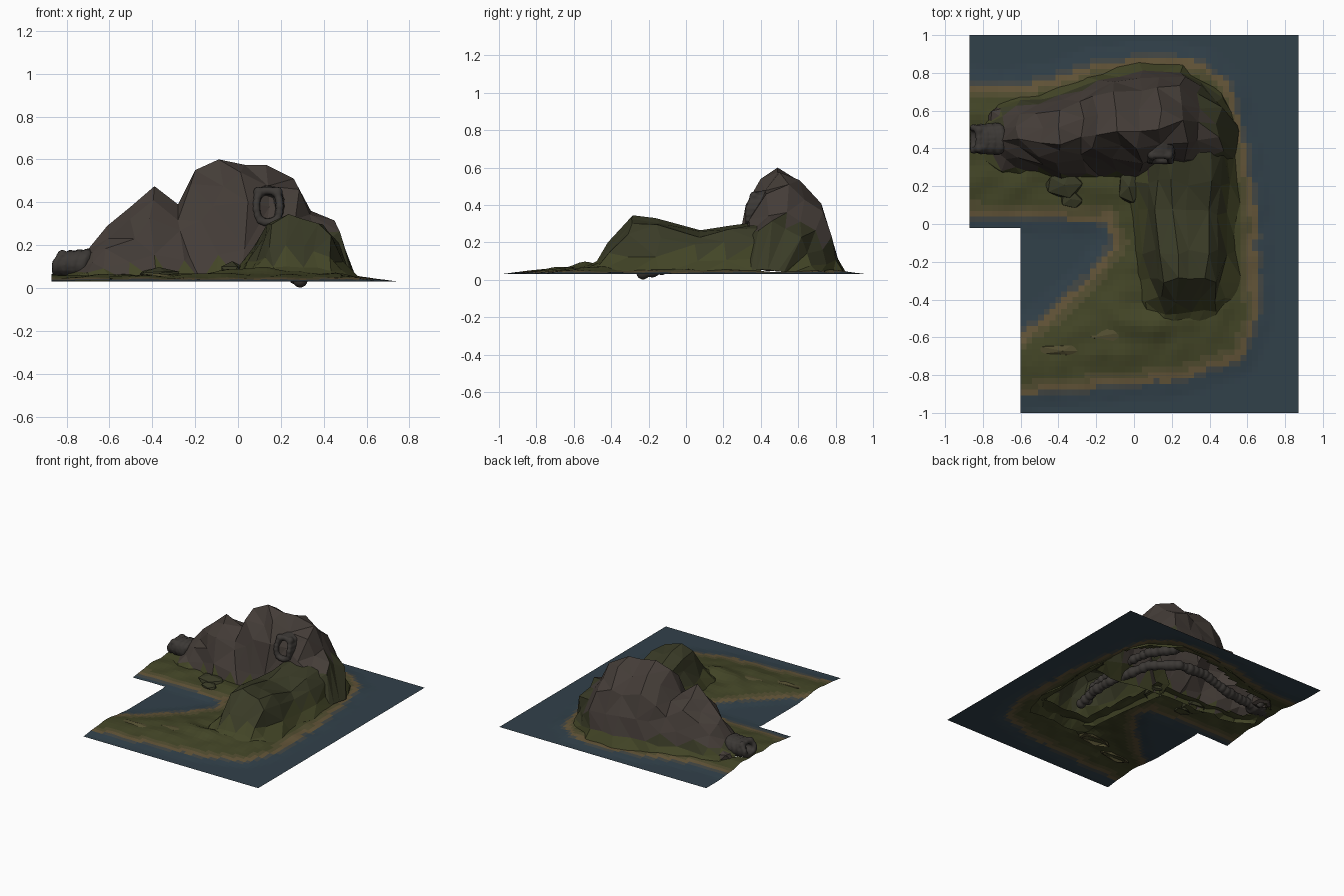
import bpy, bmesh, math, random
from mathutils import Vector, noise

if "Cube" in bpy.data.objects:
    bpy.data.objects.remove(bpy.data.objects["Cube"])
random.seed(4)
SEA = 0.03

def mat(name, c):
    m = bpy.data.materials.new(name)
    m.diffuse_color = (*c, 1)
    m.use_nodes = True
    m.node_tree.nodes["Principled BSDF"].inputs["Base Color"].default_value = m.diffuse_color
    return m

WATER, SAND, DRY, GRASS, MOSS, ROCK, DARK, SHALLOW = MATS = [
    mat("water", (.031, .052, .068)), mat("sand", (.125, .09, .04)),
    mat("dry_grass", (.085, .075, .03)), mat("grass", (.056, .06, .02)),
    mat("moss", (.042, .044, .02)), mat("rock", (.058, .046, .039)),
    mat("cave_rock", (.045, .04, .036)), mat("shallow_water", (.055, .062, .058))]

def finish(name, bm, pick):
    """Turn a bmesh into a flat-shaded object with a material chosen per face."""
    me = bpy.data.meshes.new(name)
    for m in MATS:
        me.materials.append(m)
    for f in bm.faces:
        f.material_index = MATS.index(pick(f))
    bm.to_mesh(me)
    bm.free()
    ob = bpy.data.objects.new(name, me)
    bpy.context.collection.objects.link(ob)
    return ob

def lerp_row(rows, t):
    for a, b in zip(rows, rows[1:]):
        if a[0] <= t <= b[0]:
            k = (t - a[0]) / (b[0] - a[0])
            return [p + (q - p) * k for p, q in zip(a, b)]
    return None

def loft(bm, rings):
    vs = [[bm.verts.new(p) for p in r] for r in rings]
    for a, b in zip(vs, vs[1:]):
        for i in range(len(a) - 1):
            bm.faces.new((a[i], a[i + 1], b[i + 1], b[i]))
    bmesh.ops.triangulate(bm, faces=bm.faces)
    bmesh.ops.recalc_face_normals(bm, faces=bm.faces)

def jit(a):
    return random.uniform(-a, a)

# Mountain stations: x, front foot y, crest y, crest z, back foot y
MOUNT = [(-.80, .36, .46, .10, .56), (-.70, .26, .44, .18, .66), (-.61, .25, .45, .29, .68),
         (-.5, .24, .43, .38, .70), (-.39, .24, .42, .475, .73), (-.28, .22, .46, .39, .77),
         (-.2, .22, .47, .55, .80), (-.09, .22, .49, .60, .83), (.03, .22, .49, .575, .86),
         (.13, .22, .5, .575, .86), (.26, .2, .55, .51, .84), (.34, .2, .54, .36, .79),
         (.45, .2, .46, .315, .71), (.54, .2, .38, .055, .56)]
# South ridge stations: y, west foot x, west crest x, east crest x, east foot x, crest z
RIDGE = [(-.56, .02, .15, .36, .5, .05), (-.47, 0, .16, .4, .54, .1), (-.4, .02, .16, .41, .56, .2),
         (-.3, .03, .16, .41, .57, .345), (-.15, .01, .15, .42, .57, .33), (.06, -.02, .12, .43, .57, .265),
         (.22, -.04, .12, .44, .57, .29), (.4, .0, .14, .44, .55, .31)]

# Rock mountain
FRONT = [(0, 0), (.22, .25), (.45, .62), (.7, .86)]
BACK = [(.3, .88), (.6, .67), (.77, .4), (.86, .16), (1, 0)]
rings = []
for x, yf, yc, zc, yb in MOUNT:
    h, r = zc - SEA, []
    for t, k in FRONT:
        r.append((x + jit(.03), yf + (yc - yf) * t + jit(.025), SEA + h * k * (1 + jit(.13))))
    r.append((x, yc, zc))
    for t, k in BACK:
        r.append((x + jit(.02), yc + (yb - yc) * t + jit(.01), SEA + h * k * (1 + jit(.06))))
    rings.append(r)
bm = bmesh.new()
loft(bm, rings)

def mount_mat(f):
    c = f.calc_center_median()
    line = .08 + max(0, min(.24, (c.x - .25) * 1.2)) + (.05 if c.y > .5 else 0)
    return (GRASS if c.z < .1 else MOSS) if c.z < line else ROCK
finish("mountain", bm, mount_mat)

# Grassy south ridge
bm = bmesh.new()
rings = []
for y, xw, cw, ce, xe, z in RIDGE:
    h = z - SEA
    prof = [(xw, 0), (xw + (cw - xw) * .35, .3), (xw + (cw - xw) * .7, .65), (cw, .9),
            (cw + (ce - cw) * .25, 1), (cw + (ce - cw) * .55, .95), (ce - .04, .88),
            (ce + .02, .68), (ce + .06, .3), (xe, 0)]
    rings.append([(x + jit(.018), y + jit(.018), SEA + h * k * (1 + (jit(.06) if k < 1 else 0)))
                  for x, k in prof])
loft(bm, rings)

def ridge_mat(f):
    c = f.calc_center_median()
    if c.z > .1 and c.x < .25 and abs(f.normal.z) < .5:
        return random.choice((ROCK, MOSS, MOSS))
    return GRASS if c.z < .15 else MOSS
finish("south_ridge", bm, ridge_mat)

# Ground sheet: L-shaped sea plane rising to the island inside the coastline
COAST = [(-1.2, .76), (-.7, .72), (-.45, .75), (-.2, .84), (.1, .87), (.35, .85), (.5, .73), (.58, .4),
         (.63, .1), (.64, -.5), (.56, -.7), (.25, -.81), (-.2, -.85), (-.5, -.88), (-1.2, -.97),
         (-1.2, -.62), (-.6, -.6), (-.42, -.46), (-.22, -.27), (-.09, -.1), (-.14, .03), (-.5, .04), (-1.2, .07)]

def shore(x, y):
    """Signed distance to the coast, positive on land."""
    inside, best, p = False, 9, Vector((x, y))
    for i, b in enumerate(COAST):
        a, b = Vector(COAST[i - 1]), Vector(b)
        t = max(0, min(1, (p - a).dot(b - a) / (b - a).length_squared))
        best = min(best, (p - a - (b - a) * t).length)
        if (a.y > y) != (b.y > y) and x < a.x + (y - a.y) * (b.x - a.x) / (b.y - a.y):
            inside = not inside
    return (best if inside else -best) + .012 * noise.noise((x * 9, y * 9, 1))

def under(x, y, e=.075):
    m, r = lerp_row(MOUNT, x), lerp_row(RIDGE, y)
    return bool(m and m[1] + e < y < m[4] - e) or bool(r and y > -.4 and r[1] + e < x < r[4] - e)

def height(x, y):
    k = min(1, max(0, (shore(x, y) + .1) / .25))
    z = SEA + .03 * k * (1 + .5 * noise.noise((x * 8, y * 8, 5)))
    return z + .035 * math.exp(-((x - .1) / .22) ** 2 - ((y + .53) / .08) ** 2)

def steps(a, b, n):
    return [a + (b - a) * i / n for i in range(n)]
xs = steps(-.87, -.6, 9) + steps(-.6, .87, 48) + [.87]
ys = steps(-1, -.02, 32) + steps(-.02, 1, 34) + [1]
bm = bmesh.new()
grid = [[bm.verts.new((x, y, height(x, y))) for x in xs] for y in ys]
for j in range(len(ys) - 1):
    for i in range(len(xs) - 1):
        cx, cy = (xs[i] + xs[i + 1]) / 2, (ys[j] + ys[j + 1]) / 2
        if (cx < -.6 and cy < -.02) or under(cx, cy):
            continue
        bm.faces.new((grid[j][i], grid[j][i + 1], grid[j + 1][i + 1], grid[j + 1][i]))
bmesh.ops.delete(bm, geom=[v for v in bm.verts if not v.link_faces], context='VERTS')

def ground_mat(f):
    c = f.calc_center_median()
    d = shore(c.x, c.y)
    for limit, m in ((-.035, WATER), (-.01, SHALLOW), (.025, SAND), (.06, DRY)):
        if d < limit:
            return m
    return GRASS
finish("ground_and_sea", bm, ground_mat)

# Boulders fused into smooth cave rock
def boulder(bm, p, r):
    v = bmesh.ops.create_icosphere(bm, subdivisions=2, radius=r)["verts"]
    bmesh.ops.translate(bm, verts=v, vec=p)

def fuse(name, bm):
    ob = finish(name, bm, lambda f: MATS[0])
    ob.data.materials.clear()
    ob.data.materials.append(DARK)
    mod = ob.modifiers.new("fuse", 'REMESH')
    mod.mode, mod.voxel_size, mod.use_smooth_shade = 'VOXEL', .009, True

def tunnel(name, pts, r):
    bm = bmesh.new()
    pts = [Vector(p) for p in pts]
    for a, b in zip(pts, pts[1:]):
        n = max(1, round((b - a).length / .045))
        for i in range(n):
            boulder(bm, a.lerp(b, i / n), r + (jit(.005) if i else 0))
    boulder(bm, pts[-1], r)
    fuse(name, bm)

# Tunnels under the hills
tunnel("lower_tunnel", [(.29, -.23, .037), (.3, -.08, .07), (.3, .1, .07), (.2, .4, .1), (.04, .54, .1),
                        (-.2, .53, .12), (-.42, .5, .08), (-.6, .46, .09), (-.78, .45, .1)], .037)
tunnel("upper_tunnel", [(.27, -.18, .05), (.28, -.1, .12), (.29, .18, .16), (.25, .46, .16),
                        (.1, .54, .2), (-.02, .48, .3), (.13, .42, .36)], .036)

# Cave mouths: rounded arch of rock around a hollow, with corner lumps
def cave_mouth(name, c, side, out, w, h, back):
    c, side, out, up = Vector(c), Vector(side), Vector(out), Vector((0, 0, 1))
    bm = bmesh.new()
    for i in range(17):
        a = 2 * math.pi * i / 17
        sq = 1 / max(abs(math.cos(a)), abs(math.sin(a))) ** .35
        ring = c + side * math.cos(a) * w * sq + up * math.sin(a) * h * sq
        lean = out * -.03 * max(0, math.sin(a))
        for k in range(4):
            boulder(bm, ring + lean - out * back * k / 3, .02 + .003 * k)
    for s in (-1, 1):
        boulder(bm, c + side * s * w * .8 + up * h * .9 - out * .03, .026)
    boulder(bm, c - out * (back + .02), w)
    fuse(name, bm)

cave_mouth("high_cave_mouth", (.14, .335, .38), (1, 0, 0), (0, -1, 0), .055, .075, .08)
cave_mouth("west_cave_mouth", (-.85, .45, .115), (0, 1, 0), (-1, 0, 0), .06, .042, .12)

# Low rock outcrops at the cliff foot and on the south spit
def outcrop(name, c, size, m):
    bm = bmesh.new()
    bmesh.ops.create_icosphere(bm, subdivisions=1, radius=.5)
    for v in bm.verts:
        v.co = Vector((c[i] + v.co[i] * size[i] + jit(.007) for i in range(3)))
    bmesh.ops.bisect_plane(bm, geom=bm.verts[:] + bm.edges[:] + bm.faces[:], plane_co=(0, 0, SEA + .01),
                           plane_no=(0, 0, -1), clear_outer=True)
    finish(name, bm, lambda f: m)

for i, (c, s, m) in enumerate([((-.37, .21, .06), (.22, .16, .07), MOSS), ((-.33, .13, .05), (.14, .1, .05), MOSS),
                               ((-.02, .2, .07), (.14, .2, .12), MOSS), ((-.7, .56, .07), (.16, .14, .1), ROCK),
                               ((-.12, -.58, .05), (.3, .1, .05), DRY), ((-.38, -.67, .05), (.3, .07, .03), DRY)]):
    outcrop(f"outcrop_{i + 1}", c, s, m)
